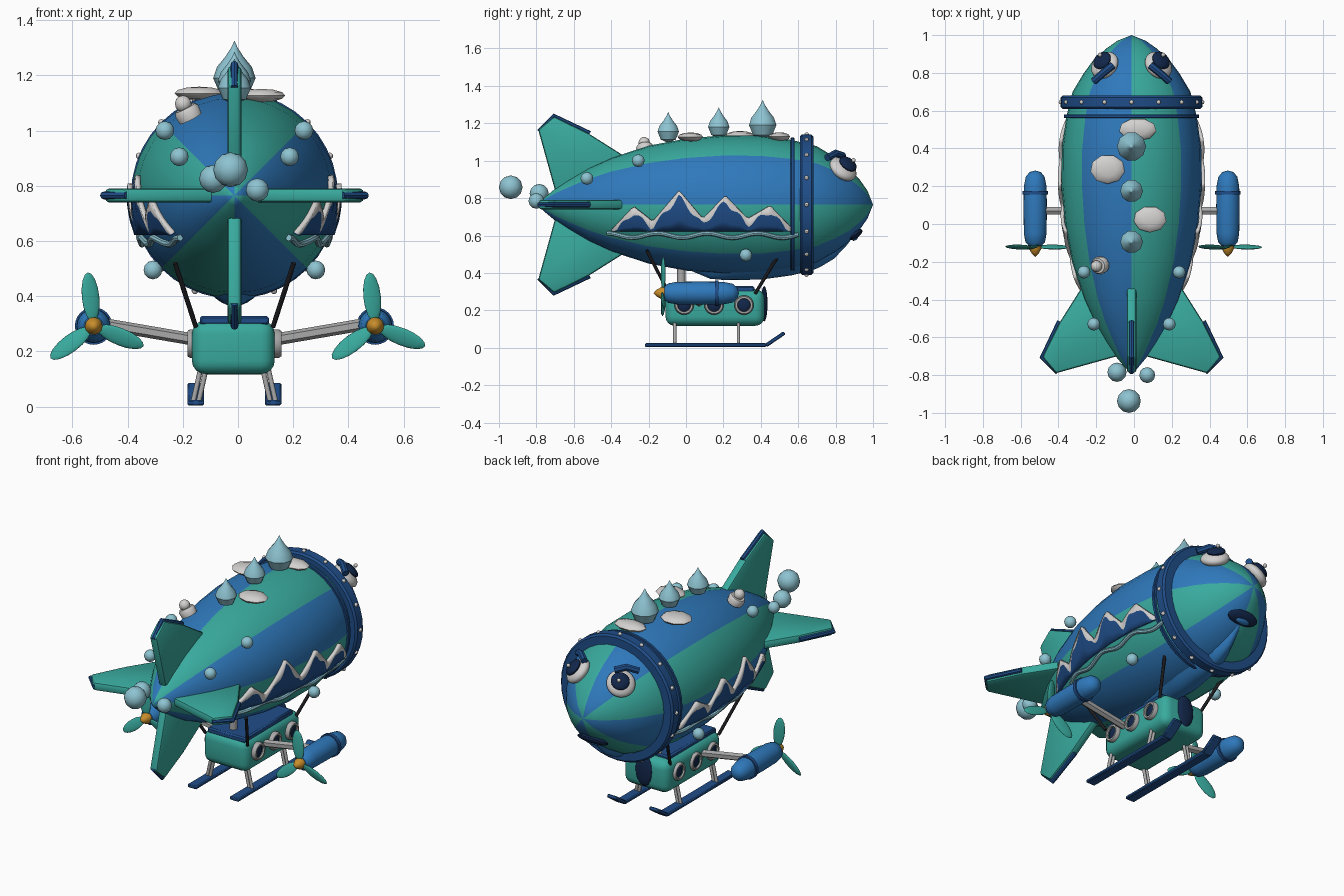
import bpy, bmesh, math
from mathutils import Vector, Matrix

if "Cube" in bpy.data.objects:
    bpy.data.objects.remove(bpy.data.objects["Cube"], do_unlink=True)

CX, CZ = -0.013, 0.765  # hull axis


def material(name, *rgb):
    m = bpy.data.materials.new(name)
    m.use_nodes = True
    m.diffuse_color = (*rgb, 1)
    m.node_tree.nodes["Principled BSDF"].inputs["Base Color"].default_value = (*rgb, 1)
    return m


TEAL = material("teal", .04, .40, .34)
BLUE = material("blue", .028, .19, .50)
NAVY = material("navy", .014, .075, .25)
AQUA = material("pale aqua", .27, .55, .64)
WHITE = material("off white", .65, .64, .63)
GREY = material("grey metal", .40, .40, .40)
GOLD = material("gold", .58, .27, .025)
BLACK = material("black", .012, .012, .015)
INK = material("ink blue", .006, .02, .07)


def finish(ob, matrix=None, smooth=True):
    if matrix is not None:
        ob.matrix_world = matrix
    bpy.ops.object.select_all(action='DESELECT')
    ob.select_set(True)
    bpy.context.view_layer.objects.active = ob
    if smooth:
        bpy.ops.object.shade_smooth_by_angle(angle=math.radians(40))
    return ob


def add(name, bm, mats, matrix=None, smooth=True):
    bmesh.ops.recalc_face_normals(bm, faces=bm.faces)
    me = bpy.data.meshes.new(name)
    bm.to_mesh(me)
    bm.free()
    for m in mats:
        me.materials.append(m)
    ob = bpy.data.objects.new(name, me)
    bpy.context.collection.objects.link(ob)
    return finish(ob, matrix, smooth)


def facing(loc, d):
    return Matrix.Translation(loc) @ Vector(d).to_track_quat('Z', 'X').to_matrix().to_4x4()


def patch(name, f, nu, nv, mats, rule=lambda u, v: 0, thick=0):
    """Grid surface f(u, v) with u and v from 0 to 1."""
    bm = bmesh.new()
    g = [[bm.verts.new(f(i / nu, j / nv)) for j in range(nv + 1)] for i in range(nu + 1)]
    for i in range(nu):
        for j in range(nv):
            face = bm.faces.new((g[i][j], g[i + 1][j], g[i + 1][j + 1], g[i][j + 1]))
            face.material_index = rule((i + .5) / nu, (j + .5) / nv)
    bmesh.ops.remove_doubles(bm, verts=bm.verts, dist=1e-5)
    ob = add(name, bm, mats)
    if thick:
        mod = ob.modifiers.new("thickness", 'SOLIDIFY')
        mod.thickness, mod.offset = thick, 0
    return ob


def lathe(name, prof, mat, loc, d=(0, 0, 1), segs=24):
    """Spin (radius, height) points around direction d."""
    def f(u, v):
        r, h = prof[round(v * (len(prof) - 1))]
        a = math.tau * u
        return (r * math.cos(a), r * math.sin(a), h)
    ob = patch(name, f, segs, len(prof) - 1, [mat])
    return finish(ob, facing(loc, d), False)


def rod(name, a, b, r, mat, segs=10):
    a, b = Vector(a), Vector(b)
    n = (b - a).length
    return lathe(name, [(0, 0), (r, 0), (r, n), (0, n)], mat, a, b - a, segs)


def ball(name, loc, size, mat, d=(0, 0, 1), segs=16):
    bm = bmesh.new()
    bmesh.ops.create_uvsphere(bm, u_segments=segs, v_segments=max(6, segs // 2), radius=1)
    bmesh.ops.scale(bm, vec=size if isinstance(size, tuple) else (size,) * 3, verts=bm.verts)
    return add(name, bm, [mat], facing(loc, d))


def box(name, loc, size, mat, bevel, steps=3):
    bm = bmesh.new()
    bmesh.ops.create_cube(bm, size=1)
    bmesh.ops.scale(bm, vec=size, verts=bm.verts)
    bmesh.ops.bevel(bm, geom=bm.edges[:], offset=bevel, segments=steps, profile=.5, affect='EDGES')
    return add(name, bm, [mat], Matrix.Translation(loc))


def tube(name, pts, r, mat, matrix=None):
    cu = bpy.data.curves.new(name, 'CURVE')
    cu.dimensions, cu.bevel_depth, cu.bevel_resolution, cu.use_fill_caps = '3D', r, 2, True
    sp = cu.splines.new('POLY')
    sp.points.add(len(pts) - 1)
    for p, co in zip(sp.points, pts):
        p.co = (*co, 1)
    cu.materials.append(mat)
    ob = bpy.data.objects.new(name, cu)
    bpy.context.collection.objects.link(ob)
    finish(ob, matrix, False)
    bpy.ops.object.convert(target='MESH')
    return finish(bpy.context.object)


def lerp(table, t):
    for (a, b), (c, d) in zip(table, table[1:]):
        if t <= c:
            return b + (d - b) * (t - a) / (c - a)
    return table[-1][1]


# Hull with eight alternating stripes
HULL = [(-.79, 0), (-.76, .035), (-.7, .085), (-.63, .13), (-.52, .195), (-.4, .25), (-.2, .315),
        (0, .353), (.2, .371), (.4, .369), (.57, .345), (.7, .312), (.8, .252), (.87, .2),
        (.93, .132), (.97, .075), (1, 0)]


def on_hull(y, angle, lift=0):
    r = lerp(HULL, y) + lift
    return Vector((CX + r * math.cos(angle), y, CZ + r * math.sin(angle)))


patch("hull", lambda u, v: on_hull(HULL[round(v * (len(HULL) - 1))][0], math.tau * u),
      32, len(HULL) - 1, [BLUE, TEAL], lambda u, v: int(u * 8) % 2)

# Keel strip under the nose
patch("keel", lambda u, v: on_hull(.02 + .88 * u, -math.pi / 2 + (v - .5) * .5 * math.sin(math.pi * (.06 + .88 * u)),
      .036 * math.sin(math.pi * v) * min(1, 8 * u, 8 * (1 - u)) - .004), 24, 8, [BLUE])

# Collar rings and rivets
for name, y, r, w in (("collar", .645, .375, .036), ("thin_collar", .57, .358, .01)):
    c = w * .3
    lathe(name, [(r - .06, -w), (r - c, -w), (r, c - w), (r, w - c), (r - c, w), (r - .06, w)],
          NAVY, (CX, y, CZ), (0, 1, 0), 40)
for i in range(16):
    a = math.tau * i / 16
    ball("collar_rivet", (CX + .374 * math.cos(a), .645, CZ + .374 * math.sin(a)), .012, WHITE, segs=8)

# Four tail fins with edge trim
FIN = [(.04, -.69), (.40, -.79), (.472, -.705), (.38, -.52), (.26, -.33), (.05, -.4)]
for i, side in enumerate(("left", "lower", "right", "upper")):
    mtx = Matrix.Translation((CX, 0, CZ)) @ Matrix.Rotation(i * math.pi / 2, 4, 'Y')
    bm = bmesh.new()
    base = bm.faces.new([bm.verts.new((h, y, -.025)) for h, y in FIN])
    ext = bmesh.ops.extrude_face_region(bm, geom=[base])
    bmesh.ops.translate(bm, vec=(0, 0, .05), verts=[e for e in ext["geom"] if isinstance(e, bmesh.types.BMVert)])
    bmesh.ops.bevel(bm, geom=bm.edges[:], offset=.014, segments=2, profile=.5, affect='EDGES')
    add(side + "_fin", bm, [TEAL], mtx)
    tube(side + "_fin_trim", [(.39, -.785, 0), (.473, -.705, 0), (.38, -.515, 0)], .014, NAVY, mtx)

# Mountain plates and wave lines along both flanks
RIDGE = [(-.395, .635), (-.28, .755), (-.18, .675), (-.035, .84), (.09, .69), (.21, .815), (.33, .69),
         (.45, .76), (.56, .645)]
for s in (-1, 1):
    def flank(y, z, lift):
        r = lerp(HULL, y) + lift
        return Vector((CX + s * math.sqrt(r * r - (z - CZ) ** 2), y, z))

    def mountain(u, v):
        y = -.395 + .955 * u
        top = lerp(RIDGE, y)
        snow = max(.628, top - .032 - .014 * math.sin(y * 60))
        return flank(y, .625 + (snow - .625) * v / .75 if v <= .75 else snow + (top - snow) * (v - .75) * 4, .01)
    patch("mountains", mountain, 64, 4, [NAVY, WHITE], lambda u, v: int(v > .75), .018)
    tube("wave_line", [flank(-.42 + i * .0255, .6 + .012 * math.cos(i * .6), .008) for i in range(41)], .012, AQUA)

    # Eyes and brows
    d = Vector((s * .5, .5, .68)).normalized()
    eye = Vector((CX + s * .142, .84, .955))
    ball("eye_white", eye, (.08, .08, .04), WHITE, d, 24)
    ball("pupil", eye + d * .028 + Vector((0, .012, .008)), (.052, .052, .022), INK, d, 20)
    ball("eye_glint", eye + d * .05 + Vector((0, .03, .012)), .012, WHITE, d, 8)
    tube("brow", [(CX + s * .2, .755, 1.015), (CX + s * .15, .8, 1.04), (CX + s * .1, .84, 1.025)], .02, NAVY)

    # Bubbles on the hull
    for x, y, z in ((.252, -.255, 1.0), (.2, -.53, .905), (.295, .32, .495)):
        ball("bubble", (CX + s * x, y, z), .034, AQUA, segs=12)

    # Skids with posts
    x = CX + s * .14
    for name, y, z, length, tilt in (("skid", .105, .014, .65, 0), ("skid_tip", .477, .046, .12, .6)):
        box(name, (x, y, z), (.06, length, .02), NAVY, .005, 1).rotation_euler.x = tilt
    for y in (-.06, .28):
        for dx in (-.01, .01):
            rod("skid_post", (x + dx, y, .015), (CX + s * .112 + dx, y, .14), .009, GREY)

    # Suspension struts
    for y0, y1 in ((-.21, -.09), (.51, .37)):
        rod("strut", (CX + s * .215, y0, .52), (CX + s * .14, y1, .29), .009, BLACK)

    # Portholes
    for y in (-.01, .15, .31):
        lathe("porthole_rim", [(.034, .012), (.036, .022), (.046, .022), (.052, .012), (.052, -.01)], GREY,
              (CX + s * .148, y, .228), (s, 0, 0))
        ball("porthole_glass", (CX + s * .15, y, .228), (.038, .038, .014), INK, (s, 0, 0))

    # Engine pod, arm and propeller
    px = CX + s * .51
    rod("engine_arm", (CX + s * .13, .07, .24), (px - s * .03, .07, .3), .022, GREY, 6)
    lathe("engine_pod", [(0, -.12), (.035, -.115), (.052, -.095), (.06, -.05), (.062, .08), (.06, .2),
                         (.05, .25), (.03, .275), (0, .283)], BLUE, (px, 0, .292), (0, 1, 0))
    lathe("pod_band", [(.055, -.01), (.068, -.01), (.068, .01), (.055, .01)], NAVY, (px, .165, .292), (0, 1, 0))
    lathe("propeller_hub", [(0, 0), (.032, 0), (.032, .02), (.018, .045), (0, .062)], GOLD, (px, -.112, .292),
          (0, -1, 0), 12)
    for angle in (96, -22, -143):
        a = math.radians(angle)
        blade = ball("propeller_blade", (0, 0, 0), (.09, .009, .033), TEAL)
        blade.matrix_world = (Matrix.Translation((px + .105 * math.cos(a), -.122, .292 + .105 * math.sin(a)))
                              @ Matrix.Rotation(-a, 4, 'Y') @ Matrix.Rotation(.3, 4, 'X'))

# Mouth under the nose
mouth = on_hull(.905, -math.pi / 2)
turn = Matrix.Translation(mouth) @ Matrix.Rotation(math.radians(-145), 4, 'X')
ball("mouth", (0, 0, 0), (.1, .045, .02), INK).matrix_world = turn
ball("tongue", (0, 0, 0), (.045, .018, .01), BLUE).matrix_world = turn @ Matrix.Translation((0, .012, .016))

# Crest drops
for y, z, r, h in ((.41, 1.19, .077, .135), (.175, 1.18, .06, .105), (-.095, 1.155, .06, .105)):
    lathe("crest_drop", [(0, -r), (r * .7, -r * .7), (r, 0), (r * .82, h * .3), (r * .42, h * .58),
                         (r * .15, h * .82), (0, h)], AQUA, (CX, y, z), segs=10)

# Cloud discs and a dome knob on the back
for x, y, z, w, l in ((.02, .5, 1.128, .1, .06), (-.14, .29, 1.135, .092, .078), (.085, .025, 1.127, .088, .07)):
    ball("cloud_disc", (x, y, z), (w, l, .024), WHITE, segs=9)
knob = Vector((-.185, -.22, 1.07))
out = Vector((-.45, -.12, .88))
lathe("knob_base", [(0, -.03), (.045, -.03), (.048, .0), (.04, .014), (0, .014)], WHITE, knob, out, 12)
ball("knob_dome", knob + out * .03, .031, WHITE, out, 12)

# Trailing bubbles at the tail
for x, y, z, r in ((-.027, -.937, .858, .063), (-.09, -.785, .825, .051), (.07, -.8, .785, .042)):
    ball("tail_bubble", (x, y, z), r, AQUA, segs=12)

# Gondola
box("gondola", (CX - .004, .155, .215), (.3, .53, .196), TEAL, .05, 4)
box("gondola_roof", (CX, .135, .312), (.25, .46, .034), NAVY, .008, 1)
ball("windshield", (CX, .418, .235), (.095, .055, .018), INK, (0, 1, 0), 20)
rod("vent_pipe", (CX, -.025, .3), (CX, -.025, .42), .022, GREY, 12)
